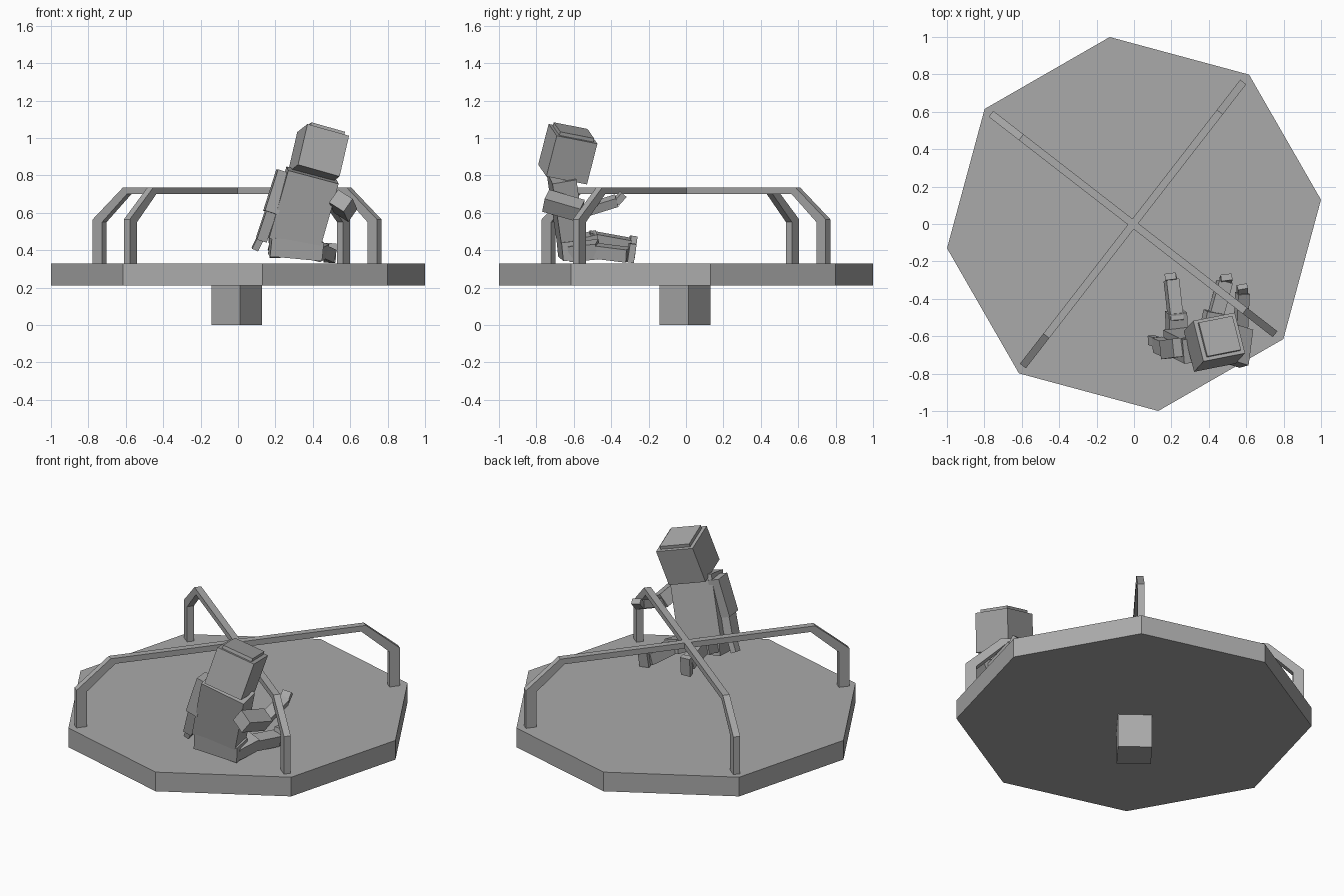
import bpy, bmesh, math
from mathutils import Matrix, Vector

if "Cube" in bpy.data.objects:
    bpy.data.objects.remove(bpy.data.objects["Cube"])

grey = bpy.data.materials.new("plain grey")
grey.diffuse_color = (0.4, 0.4, 0.4, 1)
grey.use_nodes = True
grey.node_tree.nodes["Principled BSDF"].inputs["Base Color"].default_value = grey.diffuse_color


def finish(name, bm, matrix=Matrix()):
    bmesh.ops.recalc_face_normals(bm, faces=bm.faces)
    mesh = bpy.data.meshes.new(name)
    bm.to_mesh(mesh)
    bm.free()
    mesh.materials.append(grey)
    ob = bpy.data.objects.new(name, mesh)
    ob.matrix_world = matrix
    bpy.context.collection.objects.link(ob)
    return ob


def prism(name, outline, thickness, matrix):
    """Extrude a closed 2D outline along local z."""
    bm = bmesh.new()
    face = bm.faces.new([bm.verts.new((x, y, 0)) for x, y in outline])
    top = bmesh.ops.extrude_face_region(bm, geom=[face])["geom"]
    bmesh.ops.translate(bm, vec=(0, 0, thickness),
                        verts=[v for v in top if isinstance(v, bmesh.types.BMVert)])
    return finish(name, bm, matrix)


def box(name, centre, size, right, up):
    """Box with its local x along right and its local z along up."""
    u = Vector(up).normalized()
    r = Vector(right)
    r = (r - u * r.dot(u)).normalized()
    f = u.cross(r)
    rot = Matrix((r, f, u)).transposed().to_4x4()
    bm = bmesh.new()
    bmesh.ops.create_cube(bm, size=1)
    bmesh.ops.scale(bm, vec=size, verts=bm.verts)
    return finish(name, bm, Matrix.Translation(centre) @ rot)


def limb(name, start, end, width, depth, right=(1, 0.1, -0.25)):
    """Box running from start to end."""
    a, b = Vector(start), Vector(end)
    return box(name, (a + b) / 2, (width, depth, (b - a).length), right, b - a)


def polygon(n, radius, angle):
    return [(radius * math.cos(angle + i * math.tau / n),
             radius * math.sin(angle + i * math.tau / n)) for i in range(n)]


# Eight-sided platform on a square post
turn = math.radians(7.4)
prism("platform", polygon(8, 1.008, turn), 0.12, Matrix.Translation((0, 0, 0.21)))
prism("post", polygon(4, 0.137, turn), 0.22, Matrix.Translation((-0.007, -0.005, 0)))

# Two crossed handrail arches with chamfered corners
half = [(0.898, 0.325), (0.961, 0.325), (0.961, 0.565), (0.757, 0.735)]
inner = [(0.73, 0.70), (0.898, 0.55)]
arch = (half + [(-x, z) for x, z in reversed(half)]
        + [(-x, z) for x, z in reversed(inner)] + inner)
for i, angle in enumerate((52.2, 142.2)):
    place = (Matrix.Translation((-0.005, 0, 0)) @ Matrix.Rotation(math.radians(angle), 4, 'Z')
             @ Matrix.Rotation(math.pi / 2, 4, 'X') @ Matrix.Translation((0, 0, -0.02)))
    prism(f"handrail_{i + 1}", arch, 0.04, place)

# Head with a thin raised cap, nodding towards the centre
head_right, head_up = (0.95, 0.19, -0.253), Vector((0.22, 0.242, 0.945))
head_centre = Vector((0.43, -0.632, 0.913))
box("head", head_centre, (0.235, 0.228, 0.23), head_right, head_up)
box("head_cap", head_centre + head_up * 0.12, (0.19, 0.19, 0.03), head_right, head_up)

# Leaning torso and hips
body_right, body_up = (0.96, 0.12, -0.25), (0.27, -0.14, 0.95)
box("torso", (0.347, -0.64, 0.62), (0.28, 0.13, 0.38), body_right, body_up)
box("hips", (0.31, -0.615, 0.41), (0.28, 0.12, 0.10), (0.97, 0.1, -0.1), (0.1, -0.1, 0.97))

# Left arm hanging outwards
limb("left_upper_arm", (0.245, -0.66, 0.82), (0.175, -0.67, 0.60), 0.075, 0.10)
limb("left_forearm", (0.18, -0.67, 0.62), (0.125, -0.645, 0.455), 0.055, 0.08)
limb("left_hand", (0.12, -0.63, 0.465), (0.09, -0.62, 0.405), 0.035, 0.05)

# Right arm reaching forwards
limb("right_upper_arm", (0.55, -0.75, 0.665), (0.575, -0.56, 0.61), 0.095, 0.085, (1, 0, -0.7))
limb("right_forearm", (0.57, -0.58, 0.60), (0.58, -0.37, 0.665), 0.065, 0.05, (1, 0, -0.4))
limb("right_hand", (0.58, -0.375, 0.655), (0.58, -0.335, 0.70), 0.055, 0.035)

# Legs stretched towards the centre, each with thigh, shin and foot
limb("left_thigh", (0.23, -0.62, 0.42), (0.225, -0.47, 0.455), 0.10, 0.085)
limb("left_shin", (0.225, -0.52, 0.465), (0.20, -0.30, 0.425), 0.07, 0.07)
limb("left_foot", (0.20, -0.295, 0.36), (0.195, -0.28, 0.475), 0.06, 0.035)
limb("right_thigh", (0.40, -0.62, 0.39), (0.43, -0.47, 0.405), 0.10, 0.085)
limb("right_shin", (0.43, -0.51, 0.40), (0.485, -0.31, 0.375), 0.075, 0.07)
limb("right_foot", (0.49, -0.30, 0.335), (0.495, -0.285, 0.435), 0.06, 0.035)
